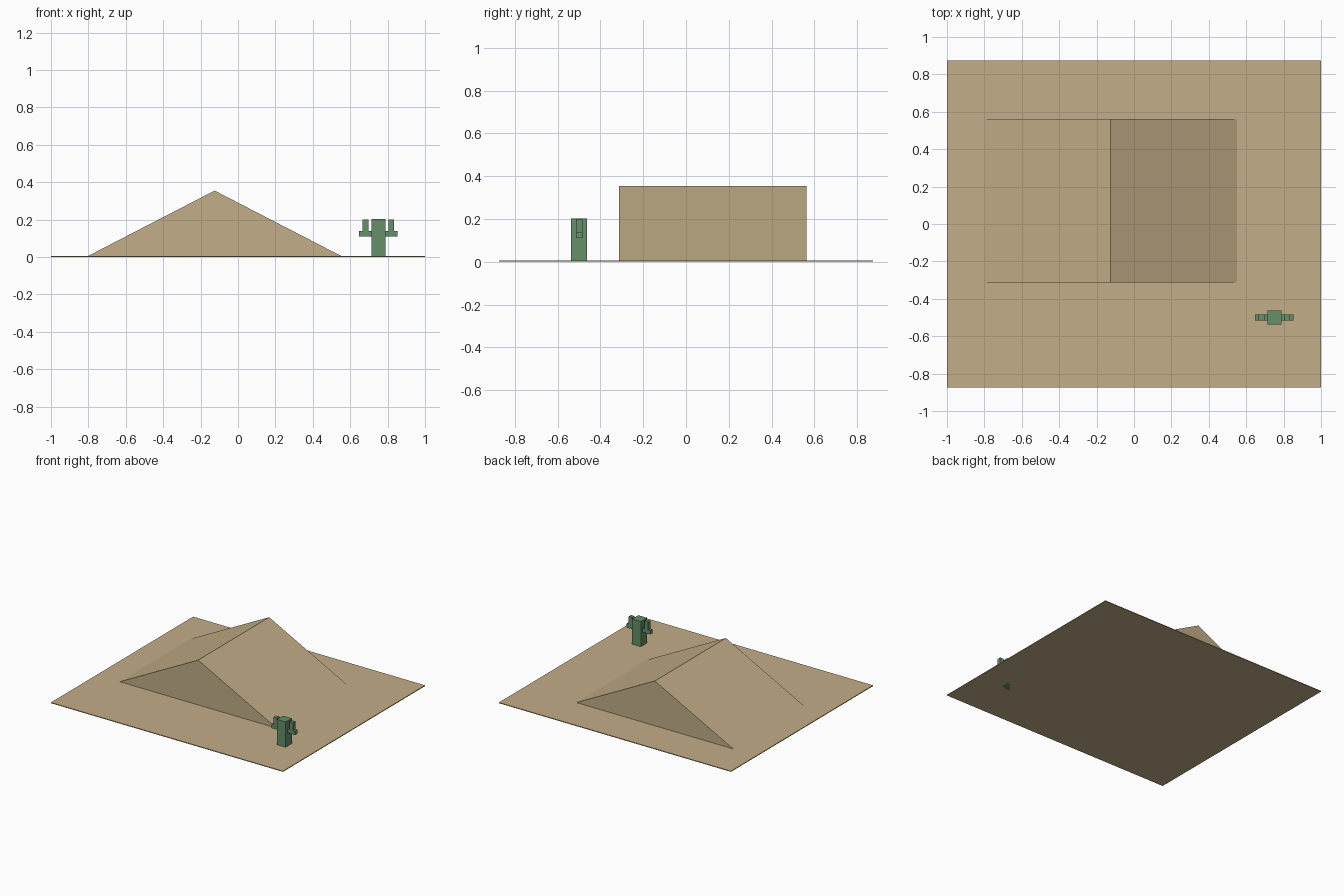
import bpy, bmesh

if "Cube" in bpy.data.objects:
    bpy.data.objects.remove(bpy.data.objects["Cube"])

def material(name, rgb):
    m = bpy.data.materials.new(name)
    # sRGB 0-255 to linear
    lin = [(c / 255 / 12.92) if c < 10 else ((c / 255 + 0.055) / 1.055) ** 2.4 for c in rgb]
    m.diffuse_color = (*lin, 1)
    m.use_nodes = True
    m.node_tree.nodes["Principled BSDF"].inputs["Base Color"].default_value = m.diffuse_color
    return m

sand = material("sand", (194, 173, 135))
green = material("cactus green", (103, 142, 106))

def prism(name, profile, y0, y1, mat):
    """Extrude an x-z profile from y0 to y1."""
    bm = bmesh.new()
    face = bm.faces.new([bm.verts.new((x, y0, z)) for x, z in profile])
    ext = bmesh.ops.extrude_face_region(bm, geom=[face])
    verts = [g for g in ext["geom"] if isinstance(g, bmesh.types.BMVert)]
    bmesh.ops.translate(bm, verts=verts, vec=(0, y1 - y0, 0))
    bmesh.ops.recalc_face_normals(bm, faces=bm.faces)
    me = bpy.data.meshes.new(name)
    bm.to_mesh(me)
    bm.free()
    me.materials.append(mat)
    ob = bpy.data.objects.new(name, me)
    bpy.context.collection.objects.link(ob)
    return ob

def box(name, x0, x1, y0, y1, z0, z1, mat):
    return prism(name, [(x0, z0), (x1, z0), (x1, z1), (x0, z1)], y0, y1, mat)

# Flat desert floor and wedge-shaped dune
box("desert_floor", -1, 1, -0.875, 0.875, 0, 0.006, sand)
prism("dune", [(-0.8125, 0), (0.5625, 0), (-0.125, 0.355)], -0.3125, 0.5625, sand)

# Cactus: trunk with two bent arms
cx, cy = 0.75, -0.5
box("cactus_trunk", cx - 0.0375, cx + 0.0375, cy - 0.0375, cy + 0.0375, 0, 0.203, green)
for side, s in (("left", -1), ("right", 1)):
    a, b = sorted((cx + s * 0.0375, cx + s * 0.1025))
    box(f"cactus_{side}_arm", a, b, cy - 0.015, cy + 0.015, 0.11, 0.14, green)
    a, b = sorted((cx + s * 0.0535, cx + s * 0.0835))
    box(f"cactus_{side}_arm_tip", a, b, cy - 0.015, cy + 0.015, 0.14, 0.201, green)
